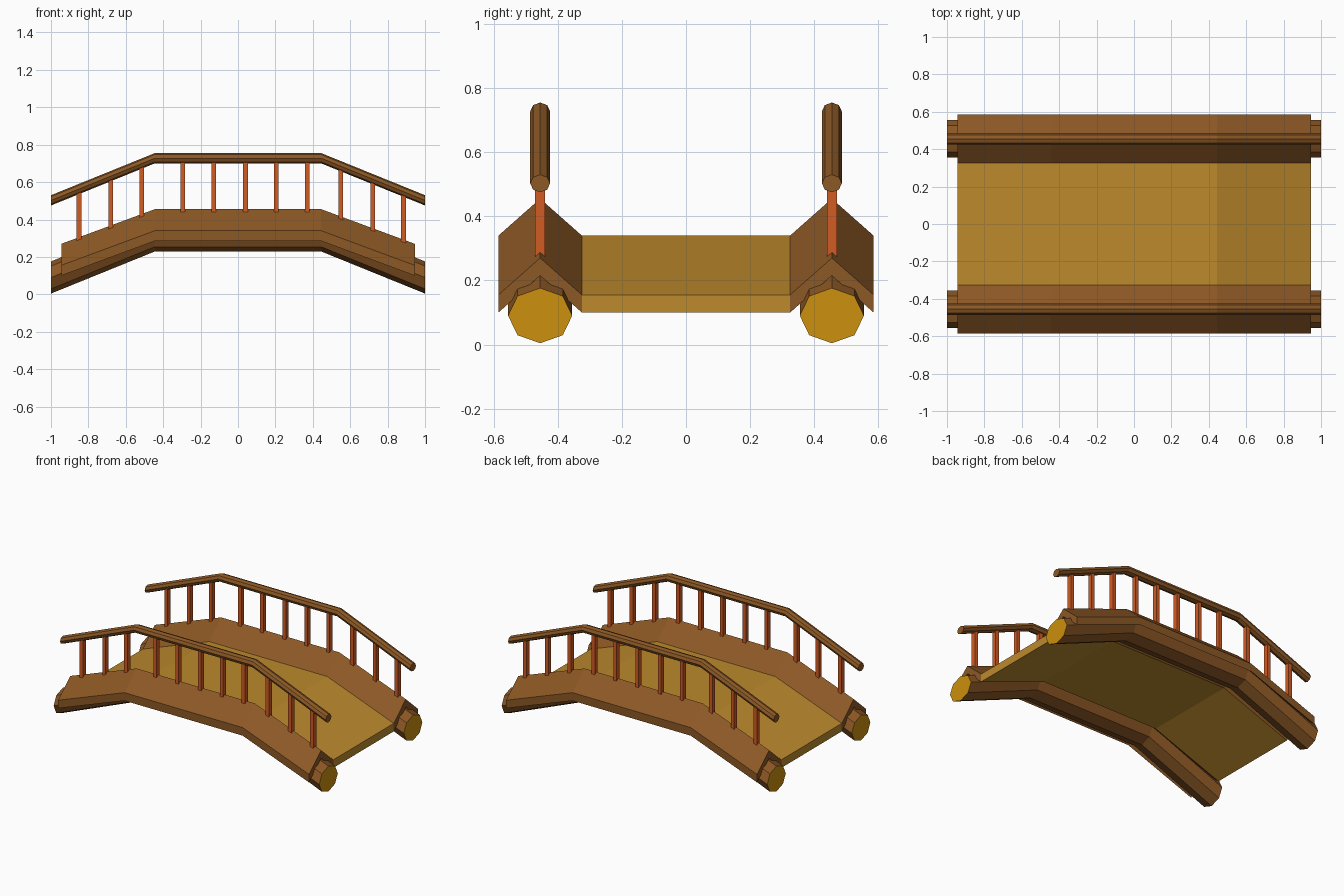
import bpy, bmesh, math

if "Cube" in bpy.data.objects:
    bpy.data.objects.remove(bpy.data.objects["Cube"])


def srgb(r, g, b):
    return tuple(((c + 0.055) / 1.055) ** 2.4 if c > 0.04 else c / 12.92 for c in (r, g, b)) + (1,)


def material(name, rgb):
    m = bpy.data.materials.new(name)
    m.diffuse_color = srgb(*rgb)
    m.use_nodes = True
    m.node_tree.nodes["Principled BSDF"].inputs["Base Color"].default_value = m.diffuse_color
    return m


BROWN = material("brown wood", (0.55, 0.345, 0.145))
PLANK = material("tan plank", (0.74, 0.54, 0.175))
CUT = material("cut log yellow", (0.80, 0.565, 0.05))
POST = material("orange post", (0.82, 0.36, 0.14))

BEND = 0.445   # where the flat middle meets the ramps
SIDE_Y = 0.455


def sweep(name, profile, half_len, rise, mats):
    """Extrude a (y, z) profile along x over the arch; z is given at the ends."""
    bm = bmesh.new()
    stations = ((-half_len, 0), (-BEND, rise), (BEND, rise), (half_len, 0))
    rings = [[bm.verts.new((x, y, z + dz)) for y, z in profile] for x, dz in stations]
    n = len(profile)
    for a, b in zip(rings, rings[1:]):
        for i in range(n):
            j = (i + 1) % n
            bm.faces.new((a[i], a[j], b[j], b[i]))
    for ring in (rings[0], rings[-1]):
        bm.faces.new(ring).material_index = len(mats) - 1
    bmesh.ops.recalc_face_normals(bm, faces=bm.faces)
    return finish(name, bm, mats)


def finish(name, bm, mats):
    me = bpy.data.meshes.new(name)
    bm.to_mesh(me)
    bm.free()
    ob = bpy.data.objects.new(name, me)
    for m in mats:
        me.materials.append(m)
    bpy.context.collection.objects.link(ob)
    return ob


def octagon(cy, cz, ry, rz):
    return [(cy + ry * math.sin(i * math.pi / 4), cz + rz * math.cos(i * math.pi / 4)) for i in range(8)]


def rail_height(x):
    return 0.5025 + 0.225 * min(1, (1 - abs(x)) / (1 - BEND))


def curb_height(x):
    return 0.27 + 0.185 * min(1, (0.945 - abs(x)) / (0.945 - BEND))


# Walkway
sweep("walkway", [(-0.325, 0.10), (0.325, 0.10), (0.325, 0.155), (-0.325, 0.155)], 0.945, 0.185, [PLANK])

POST_X = (-0.85, -0.68, -0.515, -0.295, -0.13, 0.04, 0.205, 0.37, 0.55, 0.72, 0.885)

for side, s in (("front", -1), ("back", 1)):
    c = s * SIDE_Y
    # Peaked curb covering the log
    curb = [(c - 0.13, 0.155), (c, 0.27), (c + 0.13, 0.155),
            (c + 0.13, 0.10), (c, 0.215), (c - 0.13, 0.10)]
    sweep(side + "_curb", curb, 0.945, 0.185, [BROWN])
    # Log beam with pale cut ends, and handrail
    sweep(side + "_log", octagon(c, 0.09, 0.10, 0.086), 1.0, 0.225, [BROWN, CUT])
    sweep(side + "_handrail", octagon(c, 0.5025, 0.031, 0.0275), 1.0, 0.225, [BROWN])
    # Square posts from the curb ridge up into the rail
    bm = bmesh.new()
    for x in POST_X:
        z0, z1 = curb_height(x) - 0.04, rail_height(x)
        cube = bmesh.ops.create_cube(bm, size=1)["verts"]
        bmesh.ops.scale(bm, vec=(0.025, 0.031, z1 - z0), verts=cube)
        bmesh.ops.translate(bm, vec=(x, c, (z0 + z1) / 2), verts=cube)
    finish(side + "_posts", bm, [POST])
